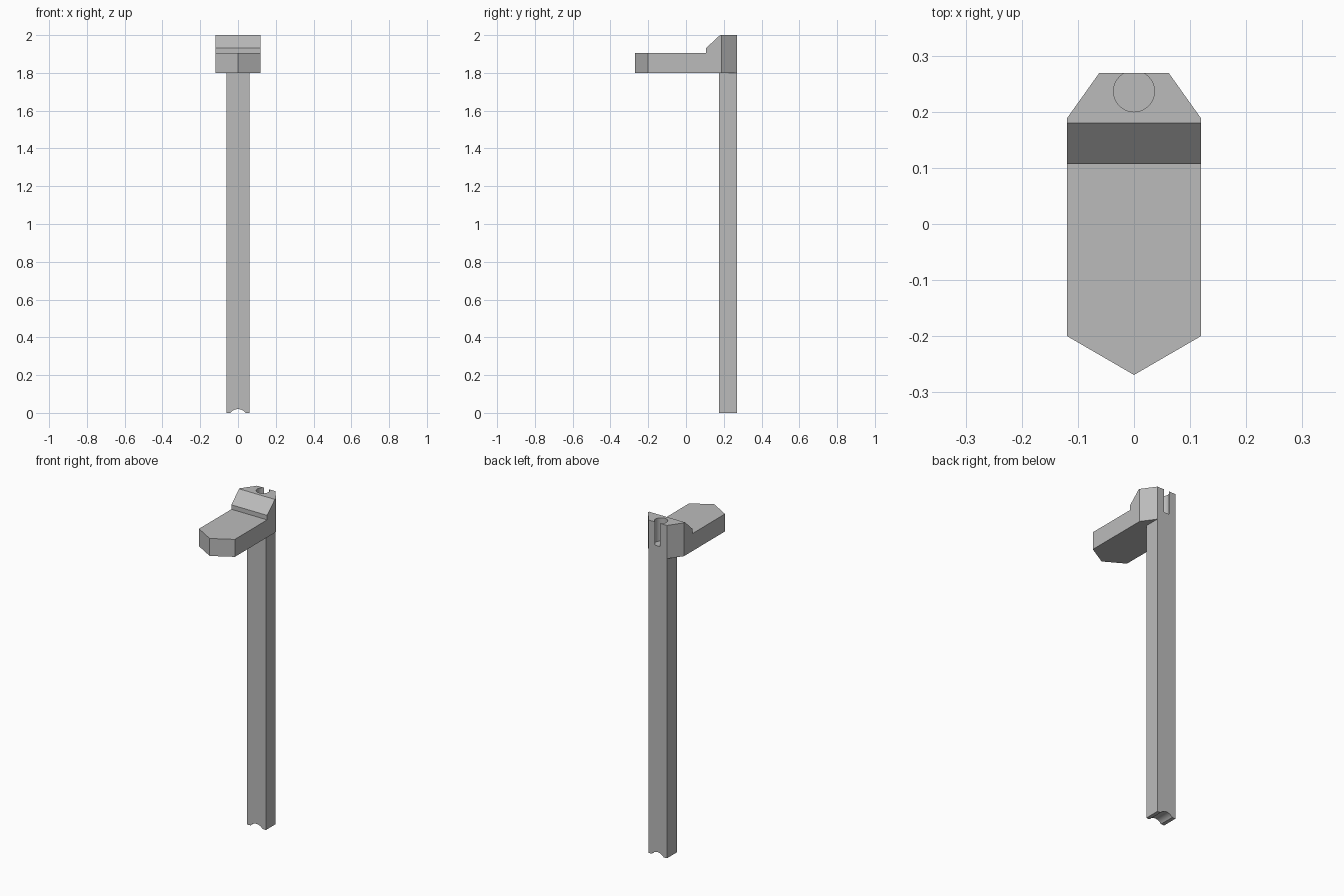
import bpy
import bmesh
from mathutils import Matrix, Vector

default = bpy.data.objects.get("Cube")
if default:
    bpy.data.objects.remove(default, do_unlink=True)

grey = bpy.data.materials.new("plain grey")
grey.use_nodes = True
COLOUR = (0.5, 0.5, 0.5, 1)
grey.diffuse_color = COLOUR
grey.node_tree.nodes["Principled BSDF"].inputs["Base Color"].default_value = COLOUR


def prism(name, points, offset):
    """Extrude a closed outline along an offset vector."""
    bm = bmesh.new()
    face = bm.faces.new([bm.verts.new(p) for p in points])
    moved = bmesh.ops.extrude_face_region(bm, geom=[face])["geom"]
    verts = [v for v in moved if isinstance(v, bmesh.types.BMVert)]
    bmesh.ops.translate(bm, verts=verts, vec=Vector(offset))
    bmesh.ops.recalc_face_normals(bm, faces=bm.faces)
    return add_object(name, bm)


def cylinder(name, radius, length, matrix):
    bm = bmesh.new()
    bmesh.ops.create_cone(bm, cap_ends=True, segments=48, radius1=radius,
                          radius2=radius, depth=length, matrix=matrix)
    return add_object(name, bm)


def add_object(name, bm):
    mesh = bpy.data.meshes.new(name)
    bm.to_mesh(mesh)
    bm.free()
    mesh.materials.append(grey)
    obj = bpy.data.objects.new(name, mesh)
    bpy.context.collection.objects.link(obj)
    return obj


def apply_boolean(obj, tool, operation):
    """Apply the boolean and remove its helper."""
    mod = obj.modifiers.new(operation.lower(), "BOOLEAN")
    mod.object, mod.operation, mod.solver = tool, operation, "EXACT"
    bpy.context.view_layer.objects.active = obj
    bpy.ops.object.modifier_apply(modifier=mod.name)
    bpy.data.objects.remove(tool, do_unlink=True)


BACK, HALF, POST_HALF = 0.269, 0.119, 0.062
BASE, TOP = 1.8, 2.0

# Head: stepped side profile trimmed to the pointed plan outline
side = [(-0.3, BASE), (0.3, BASE), (0.3, TOP), (0.18, TOP), (0.107, 1.932),
        (0.107, 1.905), (-0.3, 1.905)]
head = prism("head", [(-0.2, y, z) for y, z in side], (0.4, 0, 0))
right = [(POST_HALF, BACK), (HALF, 0.189), (HALF, -0.2)]
plan = right + [(0, -BACK)] + [(-x, y) for x, y in reversed(right)]
apply_boolean(head, prism("plan_trim", [(x, y, 1.5) for x, y in plan], (0, 0, 1)),
              "INTERSECT")

# Post: long square bar
post = prism("post", [(-POST_HALF, 0.176, 0), (POST_HALF, 0.176, 0),
                      (POST_HALF, BACK, 0), (-POST_HALF, BACK, 0)], (0, 0, BASE))

# Blind hole in the head, breaking out through the back as a slot
apply_boolean(head, cylinder("hole_cutter", 0.0365, 0.28,
                             Matrix.Translation((0, 0.2365, TOP))), "DIFFERENCE")

# Rounded groove across the foot of the post
apply_boolean(post, cylinder("groove_cutter", 0.05, 0.5,
                             Matrix.Translation((0, 0.22, -0.03))
                             @ Matrix.Rotation(1.5707963, 4, "X")), "DIFFERENCE")

# Smooth the round cuts, keep the flat faces crisp
for obj in (head, post):
    bpy.ops.object.select_all(action="DESELECT")
    obj.select_set(True)
    bpy.context.view_layer.objects.active = obj
    bpy.ops.object.shade_smooth_by_angle(angle=0.5)
